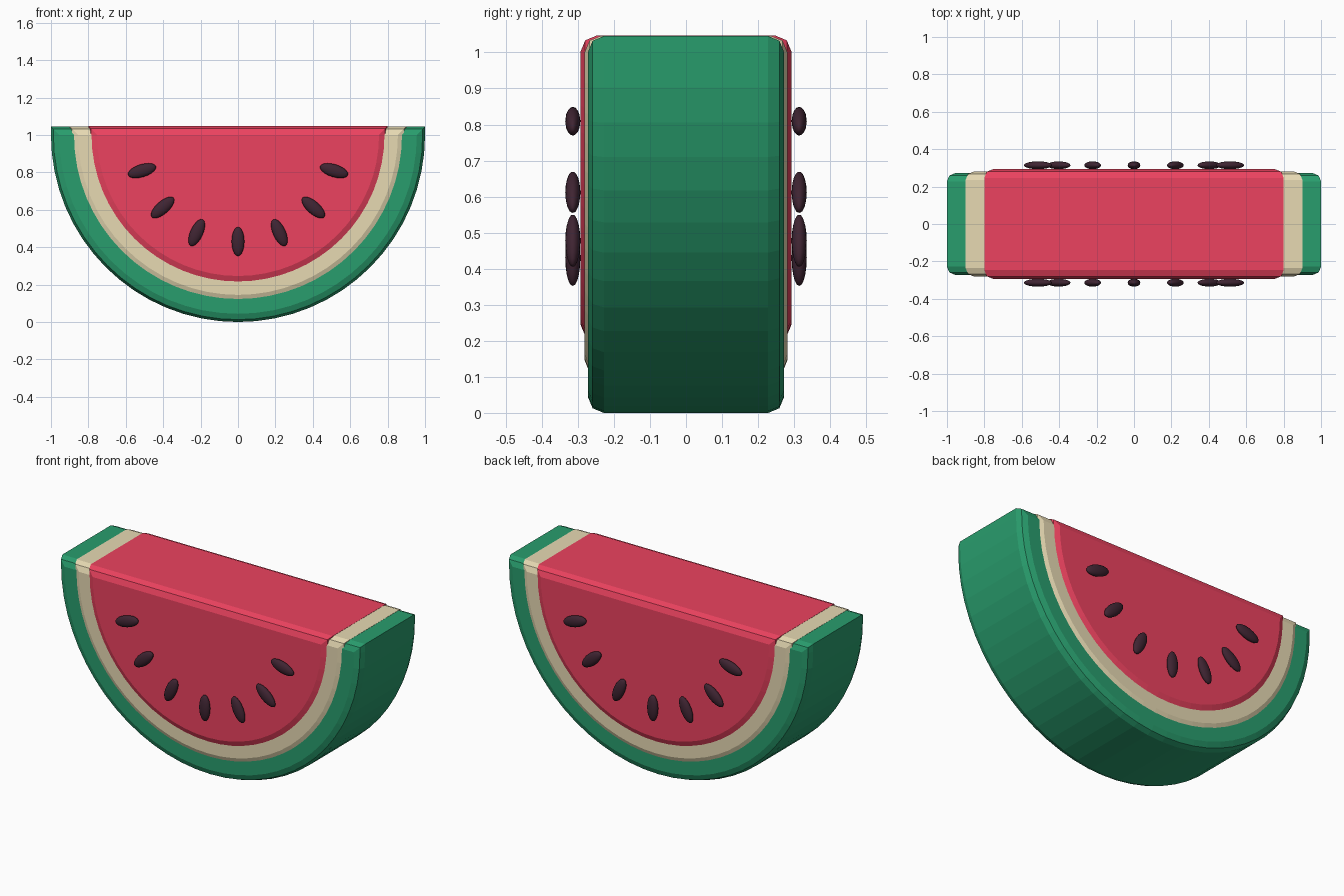
import bpy, bmesh, math
from mathutils import Matrix

if "Cube" in bpy.data.objects:
    bpy.data.objects.remove(bpy.data.objects["Cube"])

CENTRE_Z = 1.0


def material(name, rgb):
    m = bpy.data.materials.new(name)
    m.diffuse_color = (*rgb, 1)
    m.use_nodes = True
    m.node_tree.nodes["Principled BSDF"].inputs["Base Color"].default_value = m.diffuse_color
    return m


def add_object(name, bm, mat):
    mesh = bpy.data.meshes.new(name)
    bm.to_mesh(mesh)
    bm.free()
    ob = bpy.data.objects.new(name, mesh)
    bpy.context.collection.objects.link(ob)
    mesh.materials.append(mat)
    return ob


def half_disc(name, radius, half_depth, top, mat, steps=32):
    """Half disc slab with rounded rims on its front and back faces."""
    bm = bmesh.new()
    outline = [(-radius, top)]
    for i in range(steps + 1):
        a = math.pi * (1 + i / steps)
        outline.append((radius * math.cos(a), CENTRE_Z + radius * math.sin(a)))
    outline.append((radius, top))
    front = bm.faces.new([bm.verts.new((x, -half_depth, z)) for x, z in outline])
    ext = bmesh.ops.extrude_face_region(bm, geom=[front], use_keep_orig=True)
    verts = [g for g in ext["geom"] if isinstance(g, bmesh.types.BMVert)]
    bmesh.ops.translate(bm, verts=verts, vec=(0, 2 * half_depth, 0))
    bmesh.ops.recalc_face_normals(bm, faces=bm.faces)
    rims = [e for e in bm.edges
            if abs(e.verts[0].co.y - e.verts[1].co.y) < 1e-5]
    bmesh.ops.bevel(bm, geom=rims, offset=0.05, segments=2, profile=0.5,
                    affect='EDGES', clamp_overlap=True)
    return add_object(name, bm, mat)


green = material("rind green", (0.022, 0.34, 0.155))
cream = material("pith cream", (0.80, 0.70, 0.45))
red = material("flesh red", (0.84, 0.055, 0.115))
dark = material("seed dark", (0.05, 0.018, 0.032))

# Nested layers, each a little thicker than the one outside it
half_disc("rind", 1.0, 0.272, 1.045, green)
half_disc("pith", 0.9, 0.281, 1.046, cream)
half_disc("flesh", 0.8, 0.293, 1.047, red)

# Seeds fanned in an arc on both cut faces
for side, y in (("front", -0.314), ("back", 0.314)):
    for i in range(-3, 4):
        a = math.radians(24.3 * i)
        bm = bmesh.new()
        bmesh.ops.create_uvsphere(bm, u_segments=16, v_segments=10, radius=1)
        for f in bm.faces:
            f.smooth = True
        place = (Matrix.Translation((0.537 * math.sin(a), y,
                                     0.967 - 0.537 * math.cos(a)))
                 @ Matrix.Rotation(-a, 4, 'Y')
                 @ Matrix.Diagonal((0.034, 0.021, 0.078, 1)))
        bmesh.ops.transform(bm, matrix=place, verts=bm.verts)
        add_object(f"{side}_seed_{i + 4}", bm, dark)
